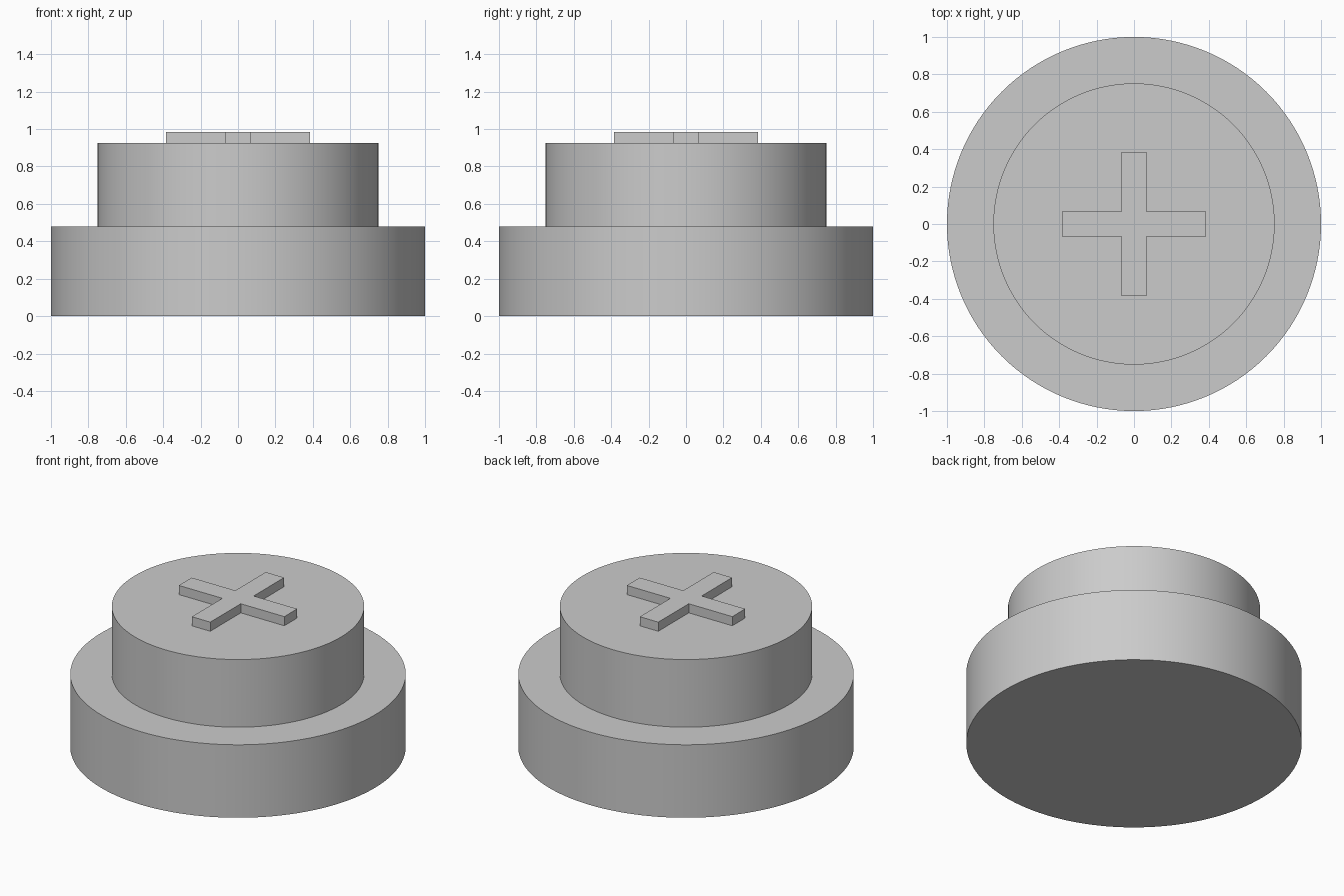
import bpy, bmesh, math
from mathutils import Vector

cube = bpy.data.objects.get("Cube")
if cube:
    bpy.data.objects.remove(cube, do_unlink=True)

SEGMENTS = 128
BASE_TOP, DRUM_TOP, CROSS_TOP = 0.48, 0.925, 0.985
BASE_R, DRUM_R = 1.0, 0.752

grey = bpy.data.materials.new("plain grey")
grey.use_nodes = True
colour = (0.6, 0.6, 0.6, 1)
grey.diffuse_color = colour
grey.node_tree.nodes["Principled BSDF"].inputs["Base Color"].default_value = colour


def add_object(name, bm):
    bmesh.ops.recalc_face_normals(bm, faces=bm.faces)
    mesh = bpy.data.meshes.new(name)
    bm.to_mesh(mesh)
    bm.free()
    mesh.materials.append(grey)
    obj = bpy.data.objects.new(name, mesh)
    bpy.context.collection.objects.link(obj)
    return obj


# Stepped round body: wide base and narrower drum, turned from one profile
bm = bmesh.new()
profile = [(0, 0), (BASE_R, 0), (BASE_R, BASE_TOP), (DRUM_R, BASE_TOP),
           (DRUM_R, DRUM_TOP), (0, DRUM_TOP)]
verts = [bm.verts.new((r, 0, z)) for r, z in profile]
edges = [bm.edges.new(pair) for pair in zip(verts, verts[1:])]
bmesh.ops.spin(bm, geom=verts + edges, cent=(0, 0, 0), axis=(0, 0, 1),
               angle=math.tau, steps=SEGMENTS, use_duplicate=False)
bmesh.ops.remove_doubles(bm, verts=bm.verts, dist=0.0001)
body = add_object("stepped_body", bm)

bpy.ops.object.select_all(action='DESELECT')
body.select_set(True)
bpy.context.view_layer.objects.active = body
bpy.ops.object.shade_smooth_by_angle(angle=math.radians(30))

# Raised cross on top: one arm's corners turned four times, then extruded
ARM, HALF = 0.384, 0.067
bm = bmesh.new()
outline = []
for turn in range(4):
    c, s = round(math.cos(turn * math.pi / 2)), round(math.sin(turn * math.pi / 2))
    for x, y in [(ARM, -HALF), (ARM, HALF), (HALF, HALF)]:
        outline.append(bm.verts.new((x * c - y * s, x * s + y * c, DRUM_TOP)))
face = bm.faces.new(outline)
top = bmesh.ops.extrude_face_region(bm, geom=[face], use_keep_orig=True)["geom"]
bmesh.ops.translate(bm, vec=Vector((0, 0, CROSS_TOP - DRUM_TOP)),
                    verts=[v for v in top if isinstance(v, bmesh.types.BMVert)])
add_object("raised_cross", bm)
